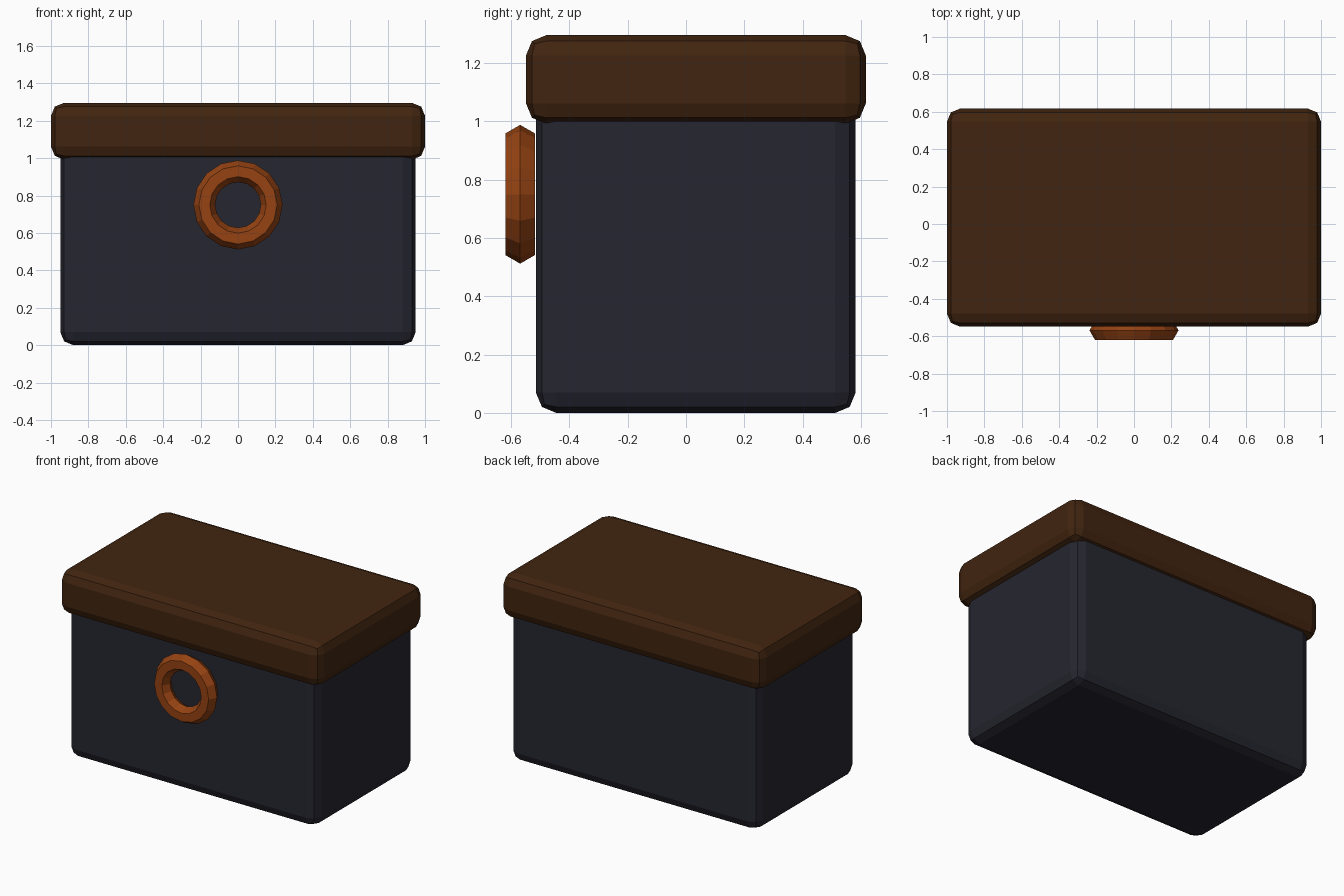
import bpy, math

if "Cube" in bpy.data.objects:
    bpy.data.objects.remove(bpy.data.objects["Cube"])


def material(name, rgb):
    m = bpy.data.materials.new(name)
    m.diffuse_color = (*rgb, 1)
    m.use_nodes = True
    m.node_tree.nodes["Principled BSDF"].inputs["Base Color"].default_value = m.diffuse_color
    return m


def bevelled_box(name, lo, hi, bevel, mat):
    """Box between two corners with two-step chamfered edges."""
    centre = [(a + b) / 2 for a, b in zip(lo, hi)]
    bpy.ops.mesh.primitive_cube_add(size=1, location=centre)
    ob = bpy.context.object
    ob.name = name
    ob.scale = [b - a for a, b in zip(lo, hi)]
    bpy.ops.object.transform_apply(location=False, rotation=False, scale=True)
    mod = ob.modifiers.new("edges", "BEVEL")
    mod.width = bevel
    mod.segments = 2
    ob.data.materials.append(mat)
    return ob


dark = material("dark slate", (0.019, 0.019, 0.030))
brown = material("dark brown", (0.053, 0.018, 0.005))
copper = material("copper orange", (0.30, 0.055, 0.006))

# Box body, its top tucked inside the lid
bevelled_box("box_body", (-0.95, -0.515, 0), (0.95, 0.582, 1.10), 0.07, dark)

# Overhanging lid
bevelled_box("lid", (-1, -0.549, 0.992), (1, 0.617, 1.296), 0.07, brown)

# Ring on the front: low-poly torus with hexagonal section
bpy.ops.mesh.primitive_torus_add(
    major_segments=16, minor_segments=6, major_radius=0.18, minor_radius=0.058,
    location=(0, -0.569, 0.75), rotation=(math.pi / 2, 0, 0))
ring = bpy.context.object
ring.name = "front_ring"
ring.data.materials.append(copper)
for p in ring.data.polygons:
    p.use_smooth = False
